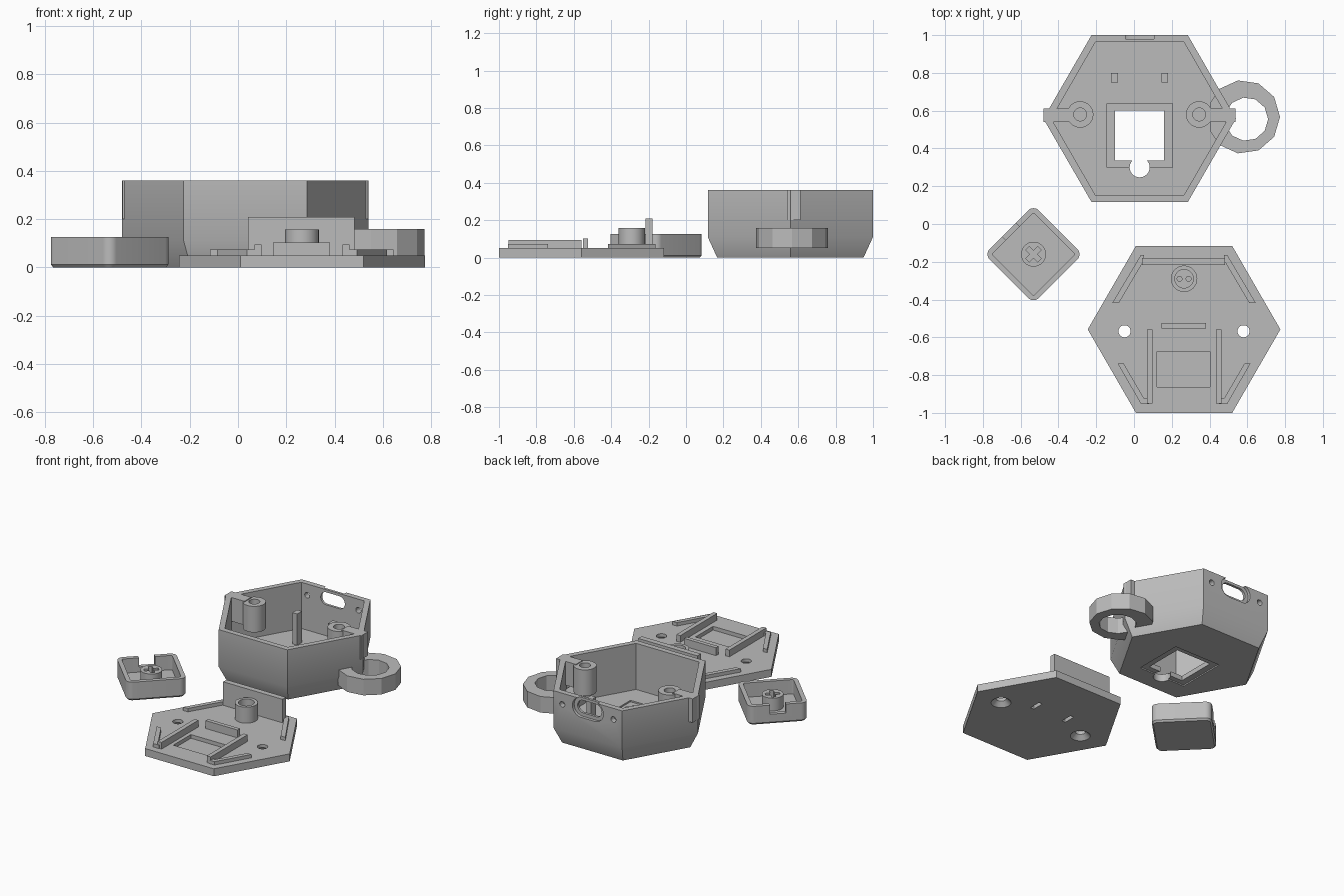
import bpy, bmesh, math
from mathutils import Matrix

if "Cube" in bpy.data.objects:
    bpy.data.objects.remove(bpy.data.objects["Cube"])

grey = bpy.data.materials.new("plain grey")
grey.diffuse_color = (0.5, 0.5, 0.5, 1)
grey.use_nodes = True
grey.node_tree.nodes["Principled BSDF"].inputs["Base Color"].default_value = grey.diffuse_color


def loft(name, rings):
    """Closed solid through rings of (points, z)."""
    bm = bmesh.new()
    loops = [[bm.verts.new((x, y, z)) for x, y in pts] for pts, z in rings]
    n = len(loops[0])
    bm.faces.new(loops[0])
    bm.faces.new(loops[-1])
    for a, b in zip(loops, loops[1:]):
        for i in range(n):
            j = (i + 1) % n
            bm.faces.new((a[i], a[j], b[j], b[i]))
    bmesh.ops.recalc_face_normals(bm, faces=bm.faces)
    me = bpy.data.meshes.new(name)
    bm.to_mesh(me)
    bm.free()
    me.materials.append(grey)
    ob = bpy.data.objects.new(name, me)
    bpy.context.collection.objects.link(ob)
    return ob


def prism(name, pts, z0, z1):
    return loft(name, [(pts, z0), (pts, z1)])


def ngon(x, y, r, n=32):
    return [(x + r * math.cos(2 * math.pi * i / n), y + r * math.sin(2 * math.pi * i / n)) for i in range(n)]


def rect(x0, x1, y0, y1):
    return [(x0, y0), (x1, y0), (x1, y1), (x0, y1)]


def box(name, x0, x1, y0, y1, z0, z1):
    return prism(name, rect(x0, x1, y0, y1), z0, z1)


def rounded(x, y, hx, hy, r, turn=0, n=8):
    """Rounded rectangle turned about its centre."""
    pts = []
    for k, (sx, sy) in enumerate([(1, 1), (-1, 1), (-1, -1), (1, -1)]):
        for i in range(n + 1):
            a = math.pi / 2 * (k + i / n)
            px, py = sx * (hx - r) + r * math.cos(a), sy * (hy - r) + r * math.sin(a)
            pts.append((x + px * math.cos(turn) - py * math.sin(turn), y + px * math.sin(turn) + py * math.cos(turn)))
    return pts


def upright(ob):
    """Turn a prism so that its y becomes height and its z becomes -y."""
    ob.data.transform(Matrix.Rotation(math.pi / 2, 4, 'X'))
    return ob


def cut(ob, cutters, op='DIFFERENCE'):
    for c in cutters:
        m = ob.modifiers.new("cut", 'BOOLEAN')
        m.object, m.operation, m.solver = c, op, 'EXACT'
    bpy.context.view_layer.update()
    me = bpy.data.meshes.new_from_object(ob.evaluated_get(bpy.context.evaluated_depsgraph_get()))
    ob.modifiers.clear()
    ob.data = me
    for c in cutters:
        bpy.data.objects.remove(c)
    return ob


# --- hexagonal case: tapered bottom, cavity, window and back port ---
X, Y, TOP = 0.03, 0.558, 0.36
case = loft("case", [(ngon(X, Y, 0.452, 6), 0), (ngon(X, Y, 0.51, 6), 0.11), (ngon(X, Y, 0.51, 6), TOP)])
cutters = [
    prism("cavity", ngon(X, Y, 0.468, 6), 0.05, 0.5),
    box("window", -0.10, 0.16, 0.335, 0.60, -0.1, 0.2),
    prism("keyhole", ngon(X, 0.30, 0.053), -0.1, 0.2),
    box("recess_top", -0.143, 0.203, 0.30, 0.637, 0.04, 0.2),
    box("recess_bottom", -0.143, 0.203, 0.30, 0.637, -0.1, 0.008),
    upright(prism("port_recess", rounded(X, 0.30, 0.115, 0.065, 0.0649), -1.1, -0.98)),
    upright(prism("port", rounded(X, 0.30, 0.09, 0.042, 0.0419), -1.1, -0.9)),
]
for s in (-1, 1):
    cutters.append(upright(prism("screw_hole", ngon(X + s * 0.19, 0.285, 0.019, 20), -1.1, -0.9)))
cut(case, cutters)

# screw bosses hung from the side corners, and two thin posts
for s, side in ((-1, "left"), (1, "right")):
    cx = X + s * 0.315
    cut(prism(side + "_boss", ngon(cx, 0.58, 0.07), 0.18, 0.355),
        [prism("hole", ngon(cx, 0.58, 0.034), 0.1, 0.5)])
    a, b = sorted((X + s * 0.36, X + s * 0.508))
    box(side + "_boss_arm", a, b, 0.54, 0.612, 0.2, TOP)
    px = X + s * 0.133
    box(side + "_post", px - 0.018, px + 0.018, 0.75, 0.80, 0.045, 0.26)

# faceted hanging loop at the right corner
loop = prism("hanging_loop", ngon(0.578, 0.567, 0.195, 11), 0.05, 0.158)
cut(loop, [prism("hole", ngon(0.595, 0.555, 0.115, 11), 0, 0.3), box("trim", 0.2, 0.405, 0.2, 0.9, 0, 0.3)])

# --- lid plate: screw holes, pocket, cable slots ---
LX, LY, T = 0.265, -0.558, 0.05
lid = prism("lid_plate", ngon(LX, LY, 0.51, 6), 0, T)
cutters = [box("pocket", 0.122, 0.402, -0.862, -0.675, 0.025, 0.2)]
for s in (-1, 1):
    hx, sx = LX + s * 0.315, LX + s * 0.125
    cutters += [prism("screw_hole", ngon(hx, -0.568, 0.032), -0.1, 0.2),
                loft("countersink", [(ngon(hx, -0.568, 0.066), -0.005), (ngon(hx, -0.568, 0.031), 0.03)]),
                box("bottom_slot", sx - 0.013, sx + 0.013, -0.50, -0.42, -0.1, 0.025),
                prism("wire_hole", ngon(LX + s * 0.024, -0.29, 0.013, 16), 0.03, 0.2)]
cut(lid, cutters)

# lid ring, stop bar and tall back wall
cut(prism("lid_ring", ngon(LX, -0.29, 0.07), 0.045, 0.157), [prism("hole", ngon(LX, -0.29, 0.049), 0, 0.3)])
box("stop_bar", 0.145, 0.382, -0.552, -0.525, 0.045, 0.103)
box("lid_back_wall", 0.042, 0.482, -0.217, -0.18, 0.045, 0.208)

# mirrored rails and edge ridges
lower = [(-0.352, -0.18), (-0.228, -0.395), (-0.185, -0.395), (-0.185, -0.367), (-0.211, -0.367), (-0.32, -0.18)]
upper = [(-0.228, 0.395), (-0.38, 0.14), (-0.345, 0.14), (-0.211, 0.367), (-0.211, 0.395)]
for s, side in ((1, "left"), (-1, "right")):
    for label, pts in (("lower", lower), ("upper", upper)):
        prism(f"{side}_{label}_ridge", [(LX + s * x, LY + y) for x, y in pts], 0.045, 0.073)
    a, b = sorted((LX - s * 0.197, LX - s * 0.168))
    box(side + "_rail", a, b, -0.95, -0.558, 0.045, 0.095)

# --- square button cap, turned 45 degrees, open on top ---
CX, CY, Q = -0.532, -0.16, math.pi / 4


def cap_ring(h, r):
    return rounded(CX, CY, h, h, r, Q)


cap = loft("button_cap", [(cap_ring(0.174, 0.03), 0), (cap_ring(0.184, 0.04), 0.012), (cap_ring(0.184, 0.04), 0.126)])
d = 0.17 / math.sqrt(2)
cut(cap, [prism("cavity", cap_ring(0.156, 0.012), 0.03, 0.3),
          prism("notch", rounded(CX - d, CY + d, 0.05, 0.08, 0.001, Q), 0.065, 0.3)])

# button stem with a cross socket
stem = prism("button_stem", ngon(CX, CY, 0.066), 0.025, 0.115)
cut(stem, [prism("socket", rounded(CX, CY, 0.045, 0.013, 0.002, Q), 0.04, 0.3),
           prism("socket", rounded(CX, CY, 0.013, 0.045, 0.002, Q), 0.04, 0.3)])

# smooth rounds, crisp edges
for ob in bpy.context.scene.objects:
    ob.select_set(True)
    bpy.context.view_layer.objects.active = ob
bpy.ops.object.shade_smooth_by_angle(angle=math.radians(30))
